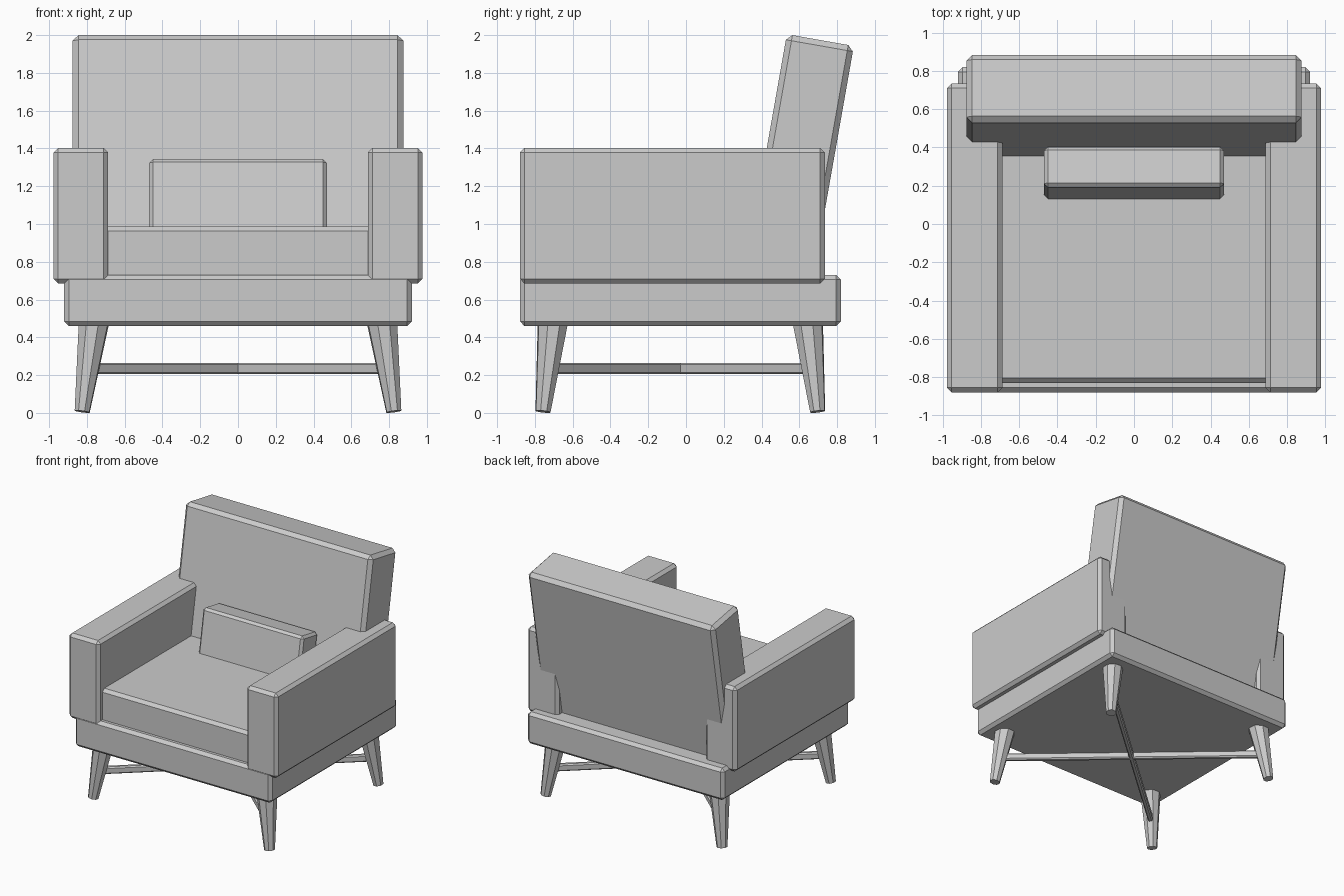
import bpy, bmesh
from math import sin, cos, radians, pi
from mathutils import Vector, Matrix

if "Cube" in bpy.data.objects:
    bpy.data.objects.remove(bpy.data.objects["Cube"], do_unlink=True)

grey = bpy.data.materials.new("plain grey")
grey.use_nodes = True
colour = (0.6, 0.6, 0.6, 1)
grey.diffuse_color = colour
grey.node_tree.nodes["Principled BSDF"].inputs["Base Color"].default_value = colour

LEAN = radians(10)      # backward tilt of the back and pillow
MID_Y = -0.03           # centre of the base, front to back


def finish(name, bm):
    mesh = bpy.data.meshes.new(name)
    bm.to_mesh(mesh)
    bm.free()
    mesh.materials.append(grey)
    obj = bpy.data.objects.new(name, mesh)
    bpy.context.collection.objects.link(obj)
    return obj


def chamfered_box(name, size, matrix, chamfer):
    bm = bmesh.new()
    bmesh.ops.create_cube(bm, size=1, matrix=Matrix.Diagonal((*size, 1)))
    bmesh.ops.bevel(bm, geom=bm.edges[:], offset=chamfer, segments=1,
                    affect='EDGES', profile=0.5)
    bm.transform(matrix)
    return finish(name, bm)


def block(name, low, high, chamfer=0.025):
    low, high = Vector(low), Vector(high)
    return chamfered_box(name, high - low,
                         Matrix.Translation((low + high) / 2), chamfer)


def leaning_block(name, width, depth, height, top_front, chamfer):
    # Placed by its upper front edge, given as (y, z)
    corner = Vector((0, *top_front))
    back = Vector((0, cos(LEAN), -sin(LEAN)))
    up = Vector((0, sin(LEAN), cos(LEAN)))
    centre = corner + back * depth / 2 - up * height / 2
    matrix = Matrix.Translation(centre) @ Matrix.Rotation(-LEAN, 4, 'X')
    return chamfered_box(name, (width, depth, height), matrix, chamfer)


def leg(name, foot, top):
    foot, top = Vector(foot), Vector(top)
    axis = top - foot
    bm = bmesh.new()
    bmesh.ops.create_cone(bm, cap_ends=True, segments=8, radius1=0.042,
                          radius2=0.084, depth=axis.length)
    turn = axis.to_track_quat('Z', 'Y').to_matrix().to_4x4()
    bm.transform(Matrix.Translation((foot + top) / 2) @ turn
                 @ Matrix.Rotation(pi / 8, 4, 'Z'))
    return finish(name, bm)


def stretcher(name, start, end):
    start, end = Vector(start), Vector(end)
    axis = end - start
    turn = axis.to_track_quat('X', 'Z').to_matrix().to_4x4()
    return chamfered_box(name, (axis.length, 0.04, 0.06),
                         Matrix.Translation((start + end) / 2) @ turn, 0.01)


# Upholstered body
block("base", (-0.92, -0.88, 0.46), (0.92, 0.82, 0.73))
block("seat_cushion", (-0.72, -0.83, 0.7), (0.72, 0.5, 0.987))
for side, s in (("left", 1), ("right", -1)):
    xs = sorted((s * 0.687, s * 0.977))
    block(side + "_arm", (xs[0], -0.88, 0.685), (xs[1], 0.735, 1.403))
leaning_block("backrest", 1.75, 0.36, 1.38, (0.534, 2.005), 0.03)
leaning_block("lumbar_pillow", 0.94, 0.215, 0.42, (0.195, 1.347), 0.02)

# Splayed legs
for side, s in (("left", 1), ("right", -1)):
    for end, e in (("front", -1), ("back", 1)):
        leg(f"{end}_{side}_leg", (s * 0.825, MID_Y + e * 0.727, 0.007),
            (s * 0.763, MID_Y + e * 0.675, 0.48))

# Crossed stretchers between opposite legs
for name, s in (("first_stretcher", 1), ("second_stretcher", -1)):
    stretcher(name, (-s * 0.795, MID_Y - 0.7, 0.235),
              (s * 0.795, MID_Y + 0.7, 0.235))
